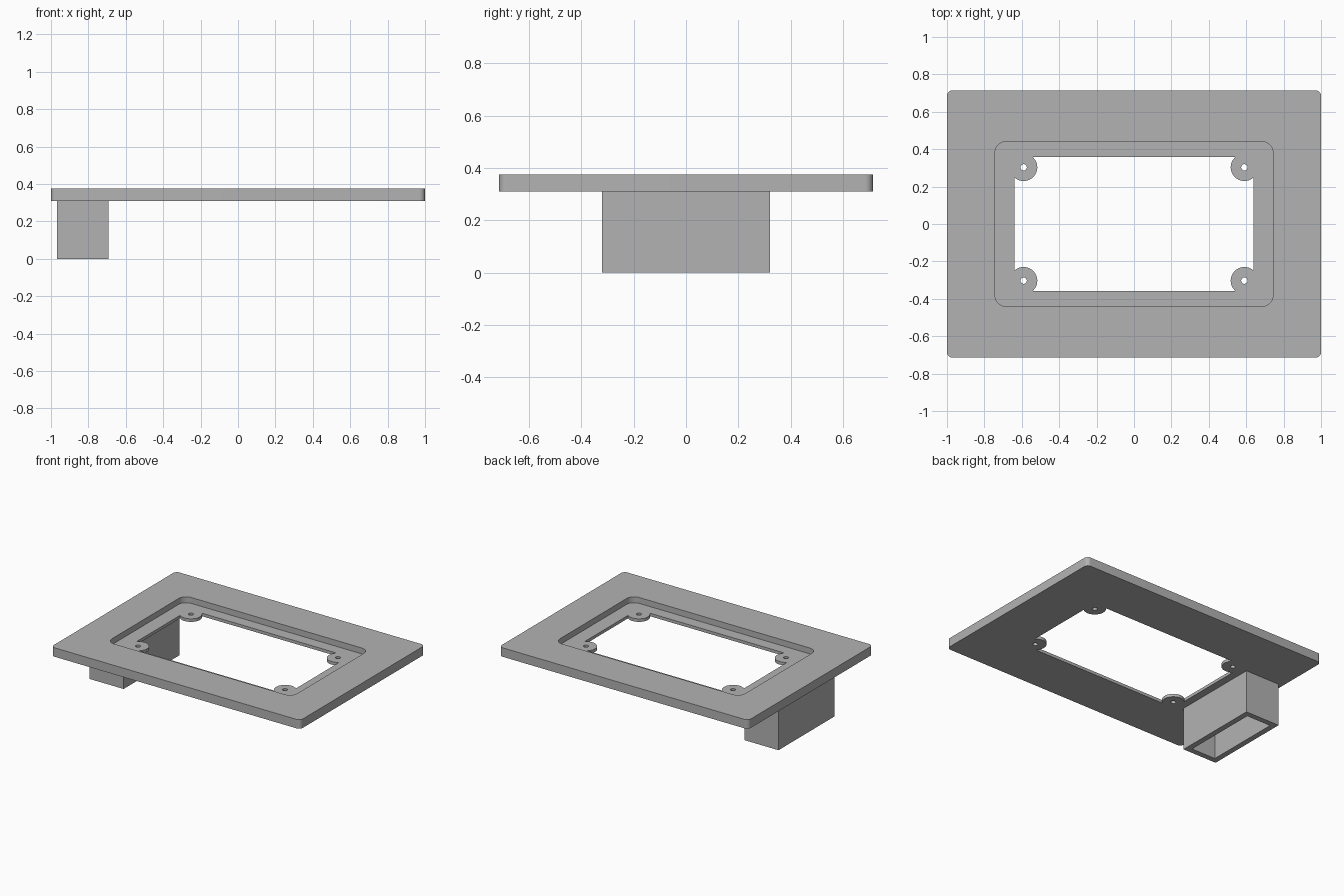
import bpy, bmesh
from math import sin, cos, pi, asin, acos

if "Cube" in bpy.data.objects:
    bpy.data.objects.remove(bpy.data.objects["Cube"])

grey = bpy.data.materials.new("mid grey")
grey.use_nodes = True
grey.diffuse_color = (0.45, 0.45, 0.45, 1)
grey.node_tree.nodes["Principled BSDF"].inputs["Base Color"].default_value = grey.diffuse_color

TOP, FLOOR, UNDER = 0.375, 0.332, 0.31
EAR_X, EAR_Y, EAR_R = 0.59, 0.303, 0.073
OPEN_X, OPEN_Y = 0.638, 0.357


def arc(cx, cy, r, a0, a1, n=10):
    return [(cx + r * cos(a0 + (a1 - a0) * i / n), cy + r * sin(a0 + (a1 - a0) * i / n))
            for i in range(n + 1)]


def rounded_rect(hx, hy, r):
    pts = []
    for k, (sx, sy) in enumerate([(1, 1), (-1, 1), (-1, -1), (1, -1)]):
        pts += arc(sx * (hx - r), sy * (hy - r), r, k * pi / 2, (k + 1) * pi / 2)
    return pts


def rect(hx, hy, cx=0):
    return [(cx + sx * hx, sy * hy) for sx, sy in [(1, 1), (-1, 1), (-1, -1), (1, -1)]]


def opening_outline():
    # Rectangle bitten into by a round screw ear at each corner
    a0 = -acos((OPEN_X - EAR_X) / EAR_R)
    a1 = asin((OPEN_Y - EAR_Y) / EAR_R) - 2 * pi
    a1 = -pi - (a1 + 2 * pi)
    corner = arc(EAR_X, EAR_Y, EAR_R, a0, a1, 24)
    left = [(-x, y) for x, y in reversed(corner)]
    upper = corner + left
    return upper + [(-x, -y) for x, y in upper]


def prism(name, pts, z0, z1):
    bm = bmesh.new()
    face = bm.faces.new([bm.verts.new((x, y, z0)) for x, y in pts])
    res = bmesh.ops.extrude_face_region(bm, geom=[face])
    verts = [v for v in res["geom"] if isinstance(v, bmesh.types.BMVert)]
    bmesh.ops.translate(bm, verts=verts, vec=(0, 0, z1 - z0))
    bmesh.ops.recalc_face_normals(bm, faces=bm.faces)
    mesh = bpy.data.meshes.new(name)
    bm.to_mesh(mesh)
    bm.free()
    mesh.materials.append(grey)
    ob = bpy.data.objects.new(name, mesh)
    bpy.context.collection.objects.link(ob)
    return ob


def activate(ob):
    bpy.ops.object.select_all(action='DESELECT')
    ob.select_set(True)
    bpy.context.view_layer.objects.active = ob


def cut(ob, pts, z0, z1):
    cutter = prism("cutter", pts, z0, z1)
    activate(ob)
    mod = ob.modifiers.new("cut", 'BOOLEAN')
    mod.operation, mod.solver, mod.object = 'DIFFERENCE', 'EXACT', cutter
    bpy.ops.object.modifier_apply(modifier=mod.name)
    bpy.data.objects.remove(cutter)


# Face plate with recess, window and screw holes
plate = prism("face_plate", rounded_rect(1, 0.715, 0.03), UNDER, TOP)
cut(plate, rounded_rect(0.743, 0.441, 0.06), FLOOR, TOP + 0.1)
cut(plate, opening_outline(), UNDER - 0.1, TOP + 0.1)
for sx in (-1, 1):
    for sy in (-1, 1):
        cut(plate, arc(sx * EAR_X, sy * EAR_Y, 0.017, 0, 2 * pi, 20)[:-1], UNDER - 0.1, TOP + 0.1)

# Hollow box under the right-hand side, open at the bottom
box = prism("open_box", rect(0.137, 0.321, -0.83), 0, UNDER)
cut(box, rect(0.097, 0.281, -0.83), -0.1, UNDER + 0.1)

for ob in (plate, box):
    activate(ob)
    bpy.ops.object.shade_smooth_by_angle(angle=pi / 6)
